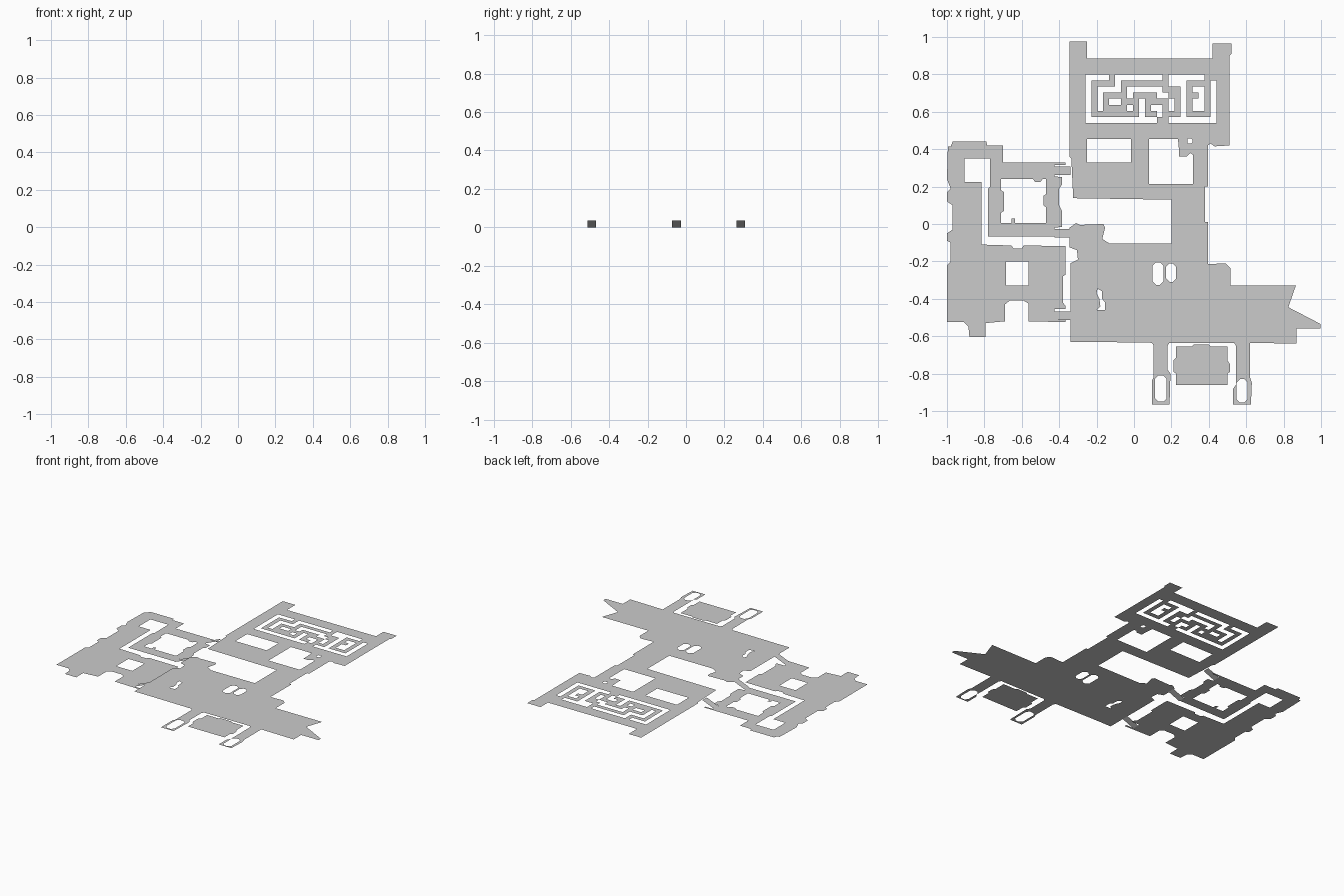
import bpy, bmesh

LOW, HIGH = 0.0, 0.035


def pairs(flat):
    return list(zip(flat[::2], flat[1::2]))


def rect(x0, x1, y0, y1):
    return [(x0, y0), (x1, y0), (x1, y1), (x0, y1)]


def slot(x0, x1, y0, y1, c=0.018):
    # rectangle with clipped corners
    return [(x0 + c, y0), (x1 - c, y0), (x1, y0 + c), (x1, y1 - c),
            (x1 - c, y1), (x0 + c, y1), (x0, y1 - c), (x0, y0 + c)]


def finish(name, bm):
    bmesh.ops.remove_doubles(bm, verts=bm.verts, dist=1e-5)
    bm.normal_update()
    for f in bm.faces:
        if f.normal.z < 0:
            f.normal_flip()
    me = bpy.data.meshes.new(name)
    bm.to_mesh(me)
    bm.free()
    bpy.context.collection.objects.link(bpy.data.objects.new(name, me))


def floor(name, z, outline, holes=()):
    # flat filled outline with holes, single sided
    cu = bpy.data.curves.new(name + "_profile", 'CURVE')
    cu.dimensions = '2D'
    cu.fill_mode = 'BOTH'
    for loop in [outline, *holes]:
        sp = cu.splines.new('POLY')
        sp.points.add(len(loop) - 1)
        for p, (x, y) in zip(sp.points, loop):
            p.co = (x, y, 0, 1)
        sp.use_cyclic_u = True
    ob = bpy.data.objects.new(name + "_profile", cu)
    bpy.context.collection.objects.link(ob)
    bpy.context.view_layer.update()
    me = bpy.data.meshes.new_from_object(ob)
    bm = bmesh.new()
    bm.from_mesh(me)
    for v in bm.verts:
        v.co.z = z
    bpy.data.objects.remove(ob)
    bpy.data.meshes.remove(me)
    finish(name, bm)


# upper floor: north hall, spine, south hall and two piers
main = pairs([
    -.345, .975, -.25, .975, -.25, .885, .42, .885, .42, .965, .52, .965,
    .52, .91, .51, .9, .51, .42, .43, .415, .41, .43, .395, .42, .395, .2,
    .38, .2, .38, .01, .395, .01, .395, -.215, .49, -.21, .515, -.235,
    .515, -.33, .865, -.33, .825, -.445, .998, -.535, .998, -.56,
    .868, -.56, .868, -.64, .62, -.635, .62, -.82, .63, -.85, .625, -.965,
    .53, -.965, .53, -.88, .545, -.86, .545, -.65, .535, -.635,
    .19, -.635, .18, -.65, .18, -.78, .195, -.8, .19, -.965, .095, -.965,
    .095, -.84, .105, -.82, .105, -.65, .095, -.635, -.24, -.63, -.34, -.63,
    -.34, -.21, -.3, -.19, -.305, -.14, -.345, -.125, -.345, -.02,
    -.31, .005, -.29, -.005, -.165, 0, -.155, -.02, -.17, -.08, -.13, -.105,
    .2, -.105, .2, .13, -.325, .138, -.335, .35, -.345, .36])
corner_room = pairs([.08, .455, .08, .215, .315, .215, .315, .37, .3, .38,
                     .28, .36, .24, .36, .24, .4, .235, .455])
niche = pairs([-.195, -.345, -.17, -.36, -.17, -.4, -.155, -.42,
               -.155, -.46, -.2, -.46, -.18, -.44, -.185, -.4, -.2, -.37])
floor("upper_floor", HIGH, main, [
    rect(-.26, .44, .54, .80), rect(-.25, -.015, .33, .455), corner_room,
    niche, slot(.285, .312, .43, .457, .006),
    slot(.1, .157, -.325, -.205), slot(.172, .225, -.31, -.21),
    slot(.112, .175, -.95, -.81), slot(.548, .608, -.955, -.83)])

# labyrinth drawn as a cell map
maze = ["....#........#......##",
        ".####.########...####.",
        ".#....#......###.#..#.",
        ".#.####.####..##.##.#.",
        ".#.#..###.####.#.#..#.",
        ".#.####.#.#..#.#.#..#.",
        ".########.##.###.####.",
        "............##........"]
bm = bmesh.new()
cw, ch = .70 / 22, .26 / 8
for r, row in enumerate(maze):
    for c, cell in enumerate(row):
        if cell == "#":
            x, y = -.26 + c * cw, .80 - r * ch
            bm.faces.new([bm.verts.new((px, py, HIGH))
                          for px, py in rect(x, x + cw, y - ch, y)])
finish("labyrinth_paths", bm)

# detached platform between the piers
floor("platform", HIGH, pairs([
    .225, -.655, .31, -.655, .32, -.645, .4, -.645, .41, -.655, .5, -.655,
    .5, -.73, .513, -.75, .513, -.79, .5, -.8, .5, -.86, .225, -.86,
    .225, -.8, .21, -.79, .21, -.73, .225, -.715]))

# lower floor: west wing and its courtyard loop
wing = pairs([
    -.995, .415, -.98, .415, -.97, .44, -.79, .44, -.785, .42, -.7, .42,
    -.7, .33, -.365, .33, -.365, .315, -.425, .315, -.425, .255,
    -.385, .25, -.385, .21, -.4, .19, -.4, .1, -.385, .07, -.385, -.015,
    -.425, -.02, -.425, -.067, -.78, -.067, -.78, .19, -.77, .2,
    -.77, .35, -.905, .35, -.905, .225, -.815, .225, -.815, -.11,
    -.655, -.115, -.645, -.13, -.6, -.13, -.59, -.115, -.365, -.118,
    -.365, -.27, -.38, -.28, -.38, -.42, -.365, -.44, -.365, -.455,
    -.425, -.455, -.425, -.508, -.365, -.51, -.365, -.525, -.565, -.52,
    -.565, -.425, -.59, -.41, -.665, -.41, -.69, -.43, -.69, -.52,
    -.795, -.53, -.795, -.605, -.88, -.605, -.885, -.55, -.91, -.525,
    -1, -.525, -1, -.22, -.98, -.2, -.98, -.1, -1, -.09, -1, -.05,
    -.97, -.03, -.97, .1, -1, .12, -1, .17, -.98, .19, -1, .24])
court = pairs([-.71, .24, -.54, .24, -.53, .225, -.5, .225, -.49, .24,
               -.47, .24, -.47, .16, -.485, .15, -.485, .1, -.47, .09,
               -.47, .005, -.635, .005, -.635, .03, -.655, .03, -.655, .005,
               -.71, .005, -.71, .06, -.695, .07, -.695, .17, -.71, .18])
floor("lower_floor", LOW, wing, [court, rect(-.685, -.565, -.33, -.2)])

# three ramps climbing from the wing to the upper floor
for i, y in enumerate((-.49, -.05, .285)):
    bm = bmesh.new()
    bm.faces.new([bm.verts.new(v) for v in (
        (-.425, y - .023, LOW), (-.34, y - .023, HIGH),
        (-.34, y + .023, HIGH), (-.425, y + .023, LOW))])
    finish(f"ramp_{i + 1}", bm)
